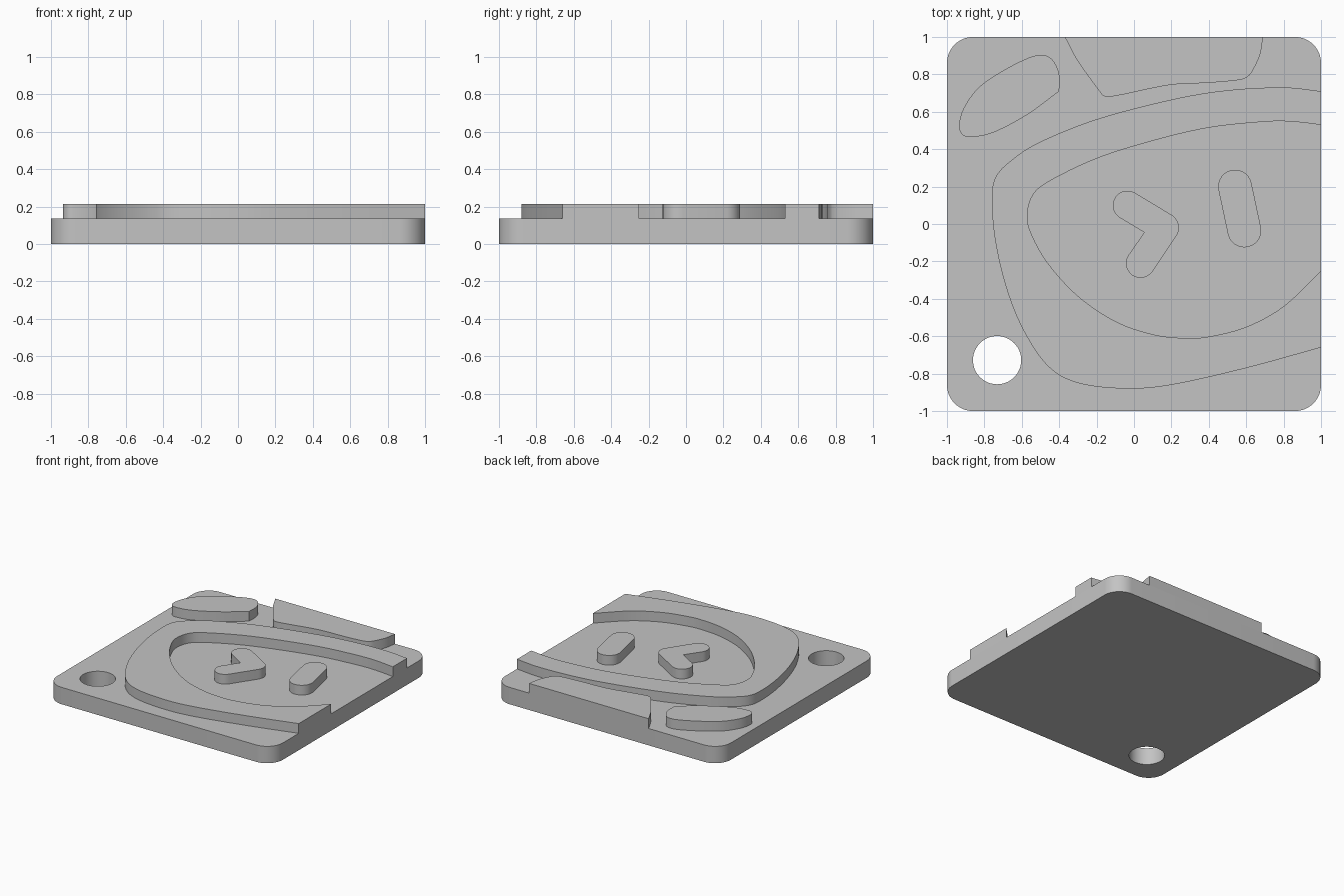
import bpy, bmesh, math
from mathutils import Vector

if "Cube" in bpy.data.objects:
    bpy.data.objects.remove(bpy.data.objects["Cube"])

BASE_H, TOP_H = 0.135, 0.213

grey = bpy.data.materials.new("light grey")
grey.diffuse_color = (0.55, 0.55, 0.55, 1)
grey.use_nodes = True
grey.node_tree.nodes["Principled BSDF"].inputs["Base Color"].default_value = grey.diffuse_color


def smooth(pts, n=6):
    """Catmull-Rom curve through an open run of points."""
    p = [Vector(q) for q in pts]
    p = [2 * p[0] - p[1]] + p + [2 * p[-1] - p[-2]]
    out = []
    for a, b, c, d in zip(p, p[1:], p[2:], p[3:]):
        for i in range(n):
            t = i / n
            out.append(0.5 * (2 * b + (c - a) * t + (2 * a - 5 * b + 4 * c - d) * t**2
                              + (3 * b - a - 3 * c + d) * t**3))
    return out + [p[-2]]


def arc(cx, cy, r, a0, a1, n=14):
    return [Vector((cx + r * math.cos(math.radians(a0 + (a1 - a0) * i / n)),
                    cy + r * math.sin(math.radians(a0 + (a1 - a0) * i / n)))) for i in range(n + 1)]


def slab(name, outlines, z0, z1):
    """Flat solid from closed outlines; inner outlines become holes."""
    cu = bpy.data.curves.new(name, 'CURVE')
    cu.dimensions, cu.fill_mode = '2D', 'BOTH'
    cu.extrude = (z1 - z0) / 2
    for pts in outlines:
        sp = cu.splines.new('POLY')
        sp.points.add(len(pts) - 1)
        for q, v in zip(sp.points, pts):
            q.co = (v[0], v[1], 0, 1)
        sp.use_cyclic_u = True
    ob = bpy.data.objects.new(name, cu)
    bpy.context.collection.objects.link(ob)
    bpy.ops.object.select_all(action='DESELECT')
    ob.select_set(True)
    bpy.context.view_layer.objects.active = ob
    bpy.ops.object.convert(target='MESH')
    ob = bpy.context.view_layer.objects.active
    bm = bmesh.new()
    bm.from_mesh(ob.data)
    bmesh.ops.remove_doubles(bm, verts=bm.verts, dist=1e-5)
    bmesh.ops.translate(bm, verts=bm.verts, vec=(0, 0, (z0 + z1) / 2))
    bmesh.ops.recalc_face_normals(bm, faces=bm.faces)
    bm.to_mesh(ob.data)
    bm.free()
    ob.data.materials.clear()
    ob.data.materials.append(grey)
    bpy.ops.object.shade_smooth_by_angle(angle=math.radians(30))
    return ob


# rounded base plate with a hanging hole
r = 0.14
k = 1 - r
plate = (arc(k, k, r, 0, 90) + arc(-k, k, r, 90, 180)
         + arc(-k, -k, r, 180, 270) + arc(k, -k, r, 270, 360))
slab("base_plate", [plate, arc(-0.732, -0.728, 0.129, 0, 352.5, 47)], 0, BASE_H)

# large open raised band, cut off at the right edge
outer = smooth([(1, .71), (.8, .73), (.5, .715), (.2, .665), (-.2, .56), (-.5, .44), (-.65, .345),
                (-.74, .25), (-.76, .12), (-.74, -.1), (-.68, -.35), (-.59, -.57), (-.46, -.76),
                (-.3, -.85), (-.05, -.88), (.2, -.86), (.6, -.77), (1, -.66)])
inner = smooth([(1, -.25), (.8, -.44), (.6, -.55), (.4, -.602), (.27, -.61), (.1, -.59), (-.1, -.52),
                (-.3, -.385), (-.46, -.21), (-.55, -.05), (-.57, .05), (-.54, .155), (-.45, .23),
                (-.2, .35), (.1, .445), (.4, .515), (.7, .547), (.85, .547), (1, .53)])
slab("curved_band", [outer + inner], BASE_H, TOP_H)

# raised patch at the back edge
patch = smooth([(-.37, 1), (-.3, .87), (-.185, .71), (-.165, .687), (-.135, .68), (-.05, .694),
                (.19, .743), (.4, .755), (.56, .77), (.61, .79), (.64, .83), (.675, .91), (.69, 1)])
slab("back_patch", [patch], BASE_H, TOP_H)

# raised leaf in the back left corner, with one sharp corner
leaf = smooth([(-.40, .71), (-.40, .80), (-.43, .87), (-.48, .903), (-.56, .89), (-.7, .82),
               (-.83, .73), (-.91, .62), (-.935, .53), (-.92, .48), (-.87, .465), (-.75, .49),
               (-.57, .585), (-.40, .71)])[:-1]
slab("corner_leaf", [leaf], BASE_H, TOP_H)

# bent bar and straight pill in the middle
bent = (arc(-.035, .10, .078, 238, 58) + arc(.16, -.02, .08, 58, -34)
        + arc(.035, -.21, .078, -34, -214) + [Vector((.055, -.045))])
slab("bent_bar", [bent], BASE_H, TOP_H)
pill = arc(.54, .2, .09, 13, 193) + arc(.59, -.035, .09, 193, 373)
slab("pill_bar", [pill], BASE_H, TOP_H)
